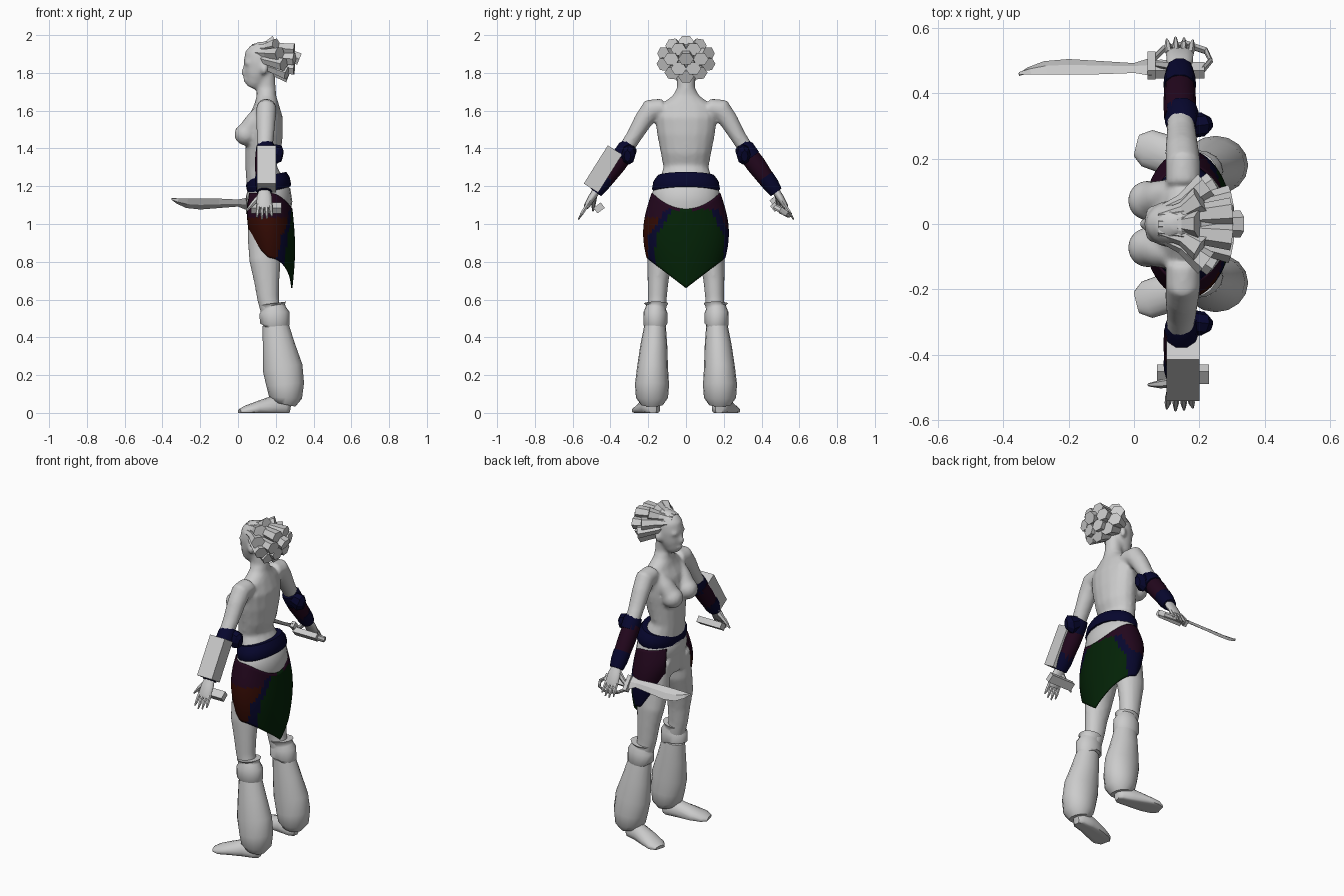
import bpy, bmesh, math
from mathutils import Vector

if "Cube" in bpy.data.objects:
    bpy.data.objects.remove(bpy.data.objects["Cube"], do_unlink=True)


def material(name, rgb):
    mat = bpy.data.materials.new(name)
    mat.use_nodes = True
    mat.diffuse_color = (*rgb, 1)
    mat.node_tree.nodes["Principled BSDF"].inputs["Base Color"].default_value = (*rgb, 1)
    return mat


PALE = material("pale grey", (.6, .6, .6))
NAVY = material("navy cloth", (.002, .002, .027))
MAROON = material("maroon cloth", (.016, .002, .012))
RED = material("rust red cloth", (.032, .003, .001))
GREEN = material("dark green cloth", (.001, .016, .002))
X, Y = Vector((1, 0, 0)), Vector((0, 1, 0))


def finish(name, bm, mats, smooth):
    bmesh.ops.recalc_face_normals(bm, faces=bm.faces)
    mesh = bpy.data.meshes.new(name)
    bm.to_mesh(mesh)
    bm.free()
    obj = bpy.data.objects.new(name, mesh)
    bpy.context.collection.objects.link(obj)
    for mat in mats:
        mesh.materials.append(mat)
    if smooth:
        select(obj)
        bpy.ops.object.shade_smooth_by_angle(angle=math.radians(50))
    return obj


def select(*objs):
    bpy.ops.object.select_all(action='DESELECT')
    for obj in objs:
        obj.select_set(True)
    bpy.context.view_layer.objects.active = objs[0]


def loft(name, rows, mat=PALE, sides=16, side=1, across=X, phase=0, smooth=True):
    """Skin elliptical rings; each row is centre x, y, z and two radii."""
    bm = bmesh.new()
    centres = [Vector((r[0], r[1] * side, r[2])) for r in rows]
    axis = Vector((across.x, across.y * side, across.z))
    rings = []
    for i, (c, row) in enumerate(zip(centres, rows)):
        tangent = centres[min(i + 1, len(rows) - 1)] - centres[max(i - 1, 0)]
        tangent.normalize()
        u = (axis - tangent * axis.dot(tangent)).normalized()
        v = tangent.cross(u)
        ring = []
        for k in range(sides):
            a = math.tau * k / sides + phase
            p = c + u * (row[3] * math.cos(a)) + v * (row[4] * math.sin(a))
            p.z = max(p.z, 0)
            ring.append(bm.verts.new(p))
        rings.append(ring)
    for low, high in zip(rings, rings[1:]):
        for k in range(sides):
            n = (k + 1) % sides
            bm.faces.new((low[k], low[n], high[n], high[k]))
    bm.faces.new(rings[0][::-1])
    bm.faces.new(rings[-1])
    return finish(name, bm, [mat], smooth)


def ball(name, centre, radii):
    bm = bmesh.new()
    bmesh.ops.create_uvsphere(bm, u_segments=16, v_segments=10, radius=1)
    bmesh.ops.scale(bm, vec=radii, verts=bm.verts)
    bmesh.ops.translate(bm, vec=centre, verts=bm.verts)
    return finish(name, bm, [PALE], True)


def bar(name, start, end, a, b, across=X):
    """Square-section bar between two points, with half sizes a and b."""
    k = math.sqrt(2)
    rows = [(*start, a * k, b * k), (*end, a * k, b * k)]
    return loft(name, rows, sides=4, across=across, phase=math.pi / 4, smooth=False)


# Body: overlapping lofts fused into one smooth skin
skin = [
    loft("body", [(.15, 0, .98, .1, .15), (.16, 0, 1.1, .112, .165), (.15, 0, 1.2, .105, .152),
                  (.122, 0, 1.3, .083, .12), (.132, 0, 1.38, .095, .135),
                  (.14, 0, 1.48, .098, .155), (.148, 0, 1.57, .09, .165),
                  (.152, 0, 1.63, .066, .14), (.15, 0, 1.68, .052, .07),
                  (.15, 0, 1.72, .05, .048), (.145, 0, 1.8, .05, .048)]),
    loft("head", [(.075, 0, 1.72, .032, .028), (.085, 0, 1.745, .05, .045),
                  (.1, 0, 1.79, .07, .063), (.115, 0, 1.85, .086, .073),
                  (.125, 0, 1.9, .088, .071), (.13, 0, 1.94, .065, .052),
                  (.13, 0, 1.965, .02, .02)]),
    loft("nose", [(.042, 0, 1.84, .012, .01), (.028, 0, 1.8, .016, .015),
                  (.038, 0, 1.783, .012, .012)], sides=8),
    ball("lips", (.04, 0, 1.76), (.014, .022, .009)),
]
for s in (1, -1):
    skin += [
        ball("brow", (.05, s * .032, 1.853), (.018, .026, .01)),
        ball("ear", (.14, s * .074, 1.82), (.02, .012, .03)),
        ball("breast", (.042, s * .072, 1.475), (.062, .062, .06)),
        loft("upper_chest", [(.115, .095, 1.6, .03, .035), (.085, .085, 1.55, .045, .05),
                             (.055, .075, 1.495, .054, .056)], side=s),
        loft("arm", [(.15, .12, 1.615, .053, .05), (.15, .185, 1.605, .054, .06),
                     (.147, .225, 1.55, .052, .05), (.145, .275, 1.465, .046, .042),
                     (.142, .32, 1.395, .042, .04), (.14, .38, 1.31, .04, .038),
                     (.14, .48, 1.17, .03, .025)], side=s),
        loft("thigh", [(.155, .09, 1.07, .105, .083), (.15, .11, .92, .1, .085),
                       (.143, .14, .8, .083, .066), (.152, .148, .7, .068, .056),
                       (.16, .152, .6, .058, .05), (.18, .155, .5, .05, .05)], side=s),
    ]
select(*skin)
bpy.ops.object.join()
body = bpy.context.object
remesh = body.modifiers.new("fuse", 'REMESH')
remesh.mode, remesh.voxel_size = 'VOXEL', .0105
relax = body.modifiers.new("relax", 'SMOOTH')
relax.factor, relax.iterations = .5, 5
for modifier in ("fuse", "relax"):
    bpy.ops.object.modifier_apply(modifier=modifier)
bpy.ops.object.shade_smooth()

# Hair: thick locks swept back from the hairline, flaring to wide flat ends
loft("hair_cap", [(.07, 0, 1.915, .03, .03), (.12, 0, 1.9, .07, .076), (.18, 0, 1.87, .085, .085),
                  (.23, 0, 1.86, .05, .05)], sides=10, across=Y, smooth=False)
for count, reach, end_x, turn in ((1, 0, .325, 0), (6, .07, .298, .5), (10, .112, .232, 0)):
    for i in range(count):
        a = math.tau * (i + turn) / count + math.pi / 2
        y, z = math.cos(a), math.sin(a)
        tip_x = end_x - .035 * z * (reach > .1)
        loft("hair_lock", [(.075 + .03 * (z < 0), .04 * y, 1.895 + .045 * z, .014, .014),
                           (.15, .068 * y * min(1, reach * 10), 1.885 + .06 * z, .028, .026),
                           (tip_x, reach * y * 1.12, 1.873 + reach * z * .83, .042, .037)],
             sides=6, across=Y, smooth=False)

for s in (1, -1):
    # Forearm wraps with navy ends and a pad at the back of the elbow
    loft("forearm_wrap", [(.14, .325, 1.375, .048, .05), (.14, .37, 1.315, .05, .052),
                          (.14, .41, 1.26, .048, .047), (.14, .452, 1.2, .042, .04)],
         MAROON, 12, s)
    loft("elbow_cuff", [(.145, .295, 1.418, .046, .044), (.147, .31, 1.398, .052, .056),
                        (.145, .342, 1.352, .053, .056)], NAVY, 10, s)
    loft("wrist_cuff", [(.14, .42, 1.25, .05, .047), (.14, .45, 1.207, .048, .046),
                        (.14, .478, 1.168, .04, .036)], NAVY, 10, s)
    loft("elbow_pad", [(.17, .3, 1.385, .038, .042), (.21, .305, 1.365, .037, .055),
                       (.235, .31, 1.36, .018, .03)], NAVY, 8, s, Y, smooth=False)

    # Hands
    loft("palm", [(.14, .468, 1.185, .028, .022), (.14, .495, 1.145, .04, .02),
                  (.14, .525, 1.095, .042, .016), (.14, .532, 1.083, .036, .01)], sides=12, side=s)
    for i in range(4):
        x, short = .107 + .022 * i, .012 * abs(i - 1.3)
        loft("finger", [(x, .523, 1.1, .011, .011), (x * 1.1 - .014, .548, 1.06, .01, .01),
                        (x * 1.2 - .028, .572 - short / 2, 1.02 + short, .004, .004)],
             sides=6, side=s)
    loft("thumb", [(.12, .485, 1.15, .016, .018), (.08, .49, 1.11, .013, .013),
                   (.045, .492, 1.07, .005, .005)], sides=6, side=s, across=Y)

    # Lower legs and feet
    loft("knee_cuff", [(.19, .157, .455, .07, .056), (.195, .162, .47, .079, .064),
                       (.193, .162, .53, .079, .064), (.19, .16, .552, .064, .055),
                       (.187, .158, .565, .062, .054), (.185, .158, .58, .07, .064)], side=s)
    loft("trouser_leg", [(.198, .163, .47, .068, .056), (.215, .17, .36, .085, .071),
                         (.236, .177, .24, .106, .082), (.25, .18, .15, .1, .09),
                         (.252, .18, .08, .087, .085), (.245, .18, .045, .06, .06)], side=s)
    loft("foot", [(.275, .175, .02, .02, .03), (.25, .178, .025, .042, .05),
                  (.18, .19, .03, .05, .06), (.1, .212, .02, .06, .04),
                  (.04, .232, .01, .058, .028), (.008, .24, .006, .034, .014)],
         side=s, across=Y)

# Waist: sash under a tilted belt
loft("sash", [(.168, 0, 1.07, .112, .165), (.168, 0, 1.11, .12, .182),
              (.16, 0, 1.17, .118, .178), (.155, 0, 1.2, .1, .16)], sides=20)
loft("belt", [(.17, 0, 1.17, .112, .168), (.166, 0, 1.185, .118, .18),
              (.158, 0, 1.225, .118, .173), (.152, 0, 1.255, .106, .152)], NAVY, 20)


# Skirt: open at the front, pointed at the back, coloured in panels
def skirt_point(deg, t):
    a = math.radians(deg)
    top = 1.165 - .085 * max(0, math.cos(a)) ** 2
    hem = .66 + .16 * abs(math.sin(a))
    if abs(deg) > 90:
        hem = .82 + (abs(deg) - 90) * (.0034 if deg > 0 else .0022)
    wide = .182 + .045 * math.sin(math.pi * min(1, t * .8))
    deep = .125 + .014 * math.sin(math.pi * t)
    return Vector((.163 + deep * math.cos(a), wide * math.sin(a), top + (hem - top) * t))


def skirt_panel(deg, c):
    """Green back panel, navy border around it, hips maroon over a darker or red hem."""
    drop = 1.075 - c.z
    edge = min(.2, .13 + drop * .5) if deg > 0 else min(.163, .07 + drop * .65)
    behind = abs(deg) < 90 and drop > 0
    if behind and abs(c.y) < edge and deg < 68:
        return 2
    if behind and abs(c.y) < edge + .038:
        return 0
    if deg > 0:
        return 1 if c.z > .97 else 0
    return 1 if c.z > 1.035 else 3


columns, rows, spread = 60, 24, 146
bm = bmesh.new()
angles = [-spread + 2 * spread * i / columns for i in range(columns + 1)]
grid = [[bm.verts.new(skirt_point(d, j / rows)) for j in range(rows + 1)] for d in angles]
for i in range(columns):
    for j in range(rows):
        face = bm.faces.new((grid[i][j], grid[i + 1][j], grid[i + 1][j + 1], grid[i][j + 1]))
        middle = (angles[i] + angles[i + 1]) / 2
        face.material_index = skirt_panel(middle, face.calc_center_median())
skirt = finish("skirt", bm, [NAVY, MAROON, GREEN, RED], True)
solid = skirt.modifiers.new("thickness", 'SOLIDIFY')
solid.thickness = .008
select(skirt)
bpy.ops.object.modifier_apply(modifier="thickness")

# Arm block and grip on one side
bar("forearm_block", (.15, -.503, 1.19), (.15, -.376, 1.392), .05, .045)
bar("hand_grip", (.07, -.46, 1.085), (.23, -.46, 1.085), .024, .018, Vector((0, .8, .6)))

# Sword in the other hand: diamond blade, guard, handle and knuckle bow
tilt = Vector((0, .63, -.78))
blade = []
for x, back, edge in ((-.352, 0, .006), (-.32, 0, .036), (-.27, 0, .066), (-.2, 0, .076),
                      (-.1, .002, .066), (0, .008, .056), (.05, -.006, .08)):
    c = Vector((x, .457, 1.136)) + tilt * (back + edge) / 2
    blade.append((*c, (edge - back) / 2, .008))
loft("sword_blade", blade, sides=4, across=tilt, smooth=False)
bar("sword_guard", (.042, .485, 1.1), (.066, .485, 1.1), .046, .018, tilt)
bar("sword_handle", (.06, .47, 1.09), (.215, .47, 1.09), .02, .016, tilt)
loft("knuckle_bow", [(.055, .5, 1.07, .016, .007), (.09, .535, 1.055, .016, .007),
                     (.16, .55, 1.045, .016, .007), (.22, .53, 1.055, .016, .007),
                     (.235, .5, 1.075, .016, .007), (.205, .465, 1.095, .016, .007)],
     sides=6, across=Vector((0, -.7, -.7)), smooth=False)
